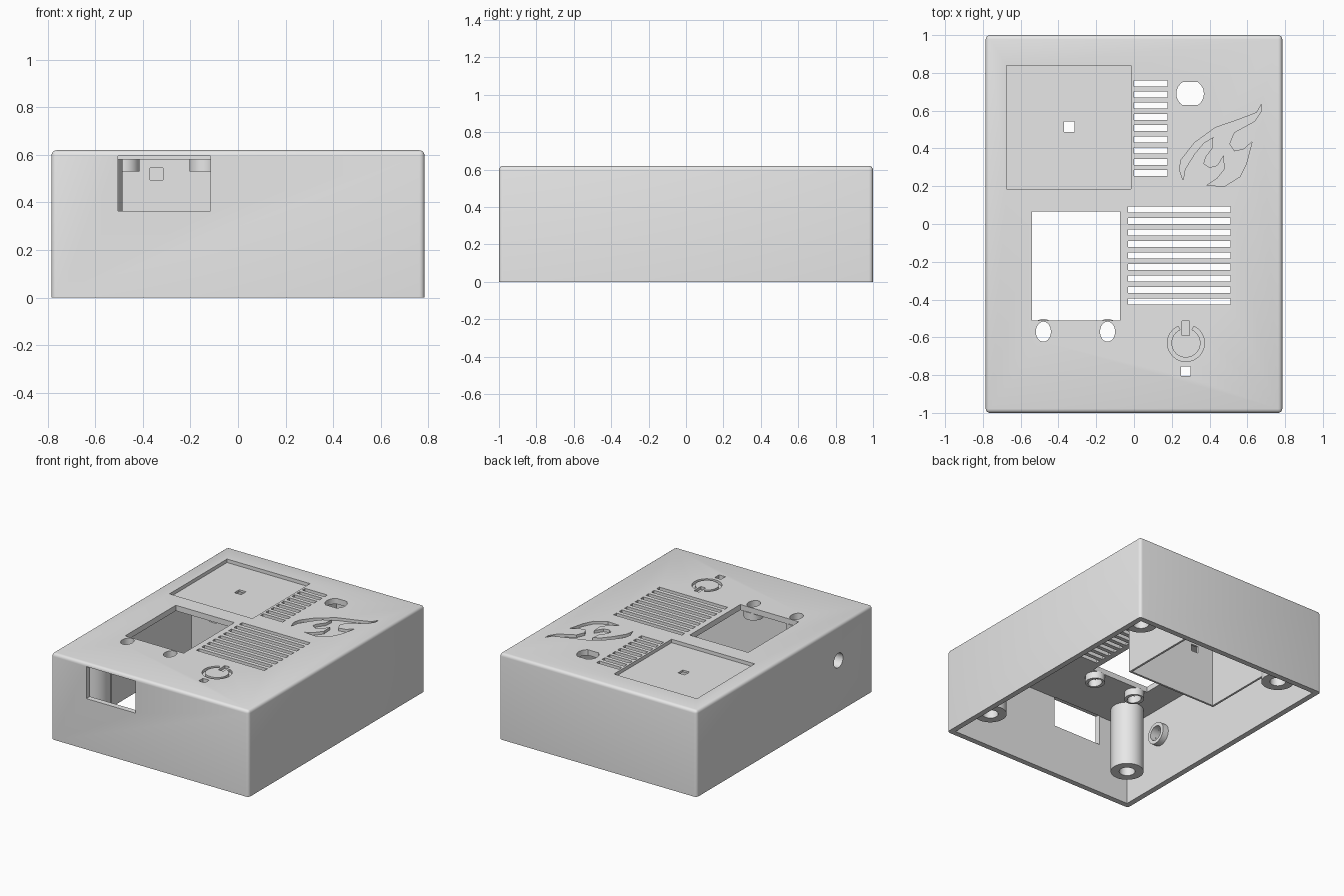
import bpy, bmesh
from math import sin, cos, pi, radians
from mathutils import Matrix

if "Cube" in bpy.data.objects:
    bpy.data.objects.remove(bpy.data.objects["Cube"])

grey = bpy.data.materials.new("plain_grey")
grey.use_nodes = True
grey.diffuse_color = (0.8, 0.8, 0.8, 1)
for node in grey.node_tree.nodes:
    if node.type == "BSDF_PRINCIPLED":
        node.inputs["Base Color"].default_value = grey.diffuse_color

HX, HY, TOP = 0.785, 1.0, 0.62
WALL = 0.04
CEIL = TOP - WALL


def finish(bm, name):
    bmesh.ops.recalc_face_normals(bm, faces=bm.faces)
    mesh = bpy.data.meshes.new(name)
    bm.to_mesh(mesh)
    bm.free()
    mesh.materials.append(grey)
    ob = bpy.data.objects.new(name, mesh)
    bpy.context.collection.objects.link(ob)
    return ob


def smooth(ob):
    bpy.ops.object.select_all(action="DESELECT")
    ob.select_set(True)
    bpy.context.view_layer.objects.active = ob
    bpy.ops.object.shade_smooth_by_angle(angle=radians(35))


def rect(x0, x1, y0, y1):
    return [(x0, y0), (x1, y0), (x1, y1), (x0, y1)]


def square(x, y, half):
    return rect(x - half, x + half, y - half, y + half)


def oval(x, y, rx, ry, n=32):
    return [(x + rx * cos(2 * pi * i / n), y + ry * sin(2 * pi * i / n)) for i in range(n)]


def prism(bm, pts, z0, z1, matrix=Matrix()):
    """Closed solid from an outline"""
    lo = [bm.verts.new(matrix @ Matrix.Translation((x, y, z0)).translation) for x, y in pts]
    hi = [bm.verts.new(matrix @ Matrix.Translation((x, y, z1)).translation) for x, y in pts]
    bm.faces.new(lo[::-1])
    bm.faces.new(hi)
    for i in range(len(pts)):
        j = (i + 1) % len(pts)
        bm.faces.new((lo[i], lo[j], hi[j], hi[i]))


def tube(name, outer, inner, z0, z1, matrix=Matrix()):
    """Hollow solid between two outlines with equal point counts"""
    bm = bmesh.new()
    rings = [[bm.verts.new(matrix @ Matrix.Translation((x, y, z)).translation) for x, y in pts]
             for pts, z in ((outer, z0), (outer, z1), (inner, z1), (inner, z0))]
    n = len(outer)
    for k in range(4):
        a, b = rings[k], rings[(k + 1) % 4]
        for i in range(n):
            j = (i + 1) % n
            bm.faces.new((a[i], a[j], b[j], b[i]))
    return finish(bm, name)


def cut(ob, bm):
    cutter = finish(bm, "cutter")
    cutter.hide_render = True
    mod = ob.modifiers.new("cut", "BOOLEAN")
    mod.operation = "DIFFERENCE"
    mod.solver = "EXACT"
    mod.object = cutter
    bpy.context.view_layer.objects.active = ob
    bpy.ops.object.modifier_apply(modifier=mod.name)
    bpy.data.objects.remove(cutter)


# Case shell: rounded box, open underneath
bm = bmesh.new()
prism(bm, rect(-HX, HX, -HY, HY), 0, TOP)
edges = [e for e in bm.edges if max(v.co.z for v in e.verts) > 0.1]
bmesh.ops.bevel(bm, geom=edges, offset=0.022, segments=4, profile=0.5, affect="EDGES")
case = finish(bm, "case_shell")
bm = bmesh.new()
prism(bm, rect(WALL - HX, HX - WALL, WALL - HY, HY - WALL), -0.5, CEIL)
cut(case, bm)

bm = bmesh.new()
LOW, HIGH = 0.5, 0.7
ENGRAVE = TOP - 0.02

# Display window, light holes and small square hole
BOSSES = [(-0.48, -0.57), (-0.14, -0.57)]
prism(bm, rect(-0.54, -0.075, -0.51, 0.065), LOW, HIGH)
for x, y in BOSSES:
    prism(bm, oval(x, y, 0.04, 0.053), LOW, HIGH)
prism(bm, square(0.275, -0.78, 0.025), LOW, HIGH)

# Round hole with two flats
prism(bm, [(x, max(0.63, min(0.753, y))) for x, y in oval(0.297, 0.69, 0.073, 0.073)
           ], LOW, HIGH)

# Two banks of vent slots
for x0, x1, top_y, step in ((0.0, 0.178, 0.745, 0.0594), (-0.033, 0.51, 0.077, 0.061)):
    for i in range(9):
        y = top_y - i * step
        prism(bm, rect(x0, x1, y - 0.016, y + 0.016), LOW, HIGH)

# Power symbol engraving: open ring and bar
PX, PY = 0.275, -0.63
arc = [radians(115 + 310 * i / 40) for i in range(41)]
ring = [(PX + 0.098 * cos(a), PY + 0.098 * sin(a)) for a in arc]
ring += [(PX + 0.077 * cos(a), PY + 0.077 * sin(a)) for a in reversed(arc)]
prism(bm, ring, ENGRAVE, HIGH)
prism(bm, rect(PX - 0.02, PX + 0.02, -0.59, -0.513), ENGRAVE, HIGH)

# Flame engraving
flame = [(67.5, 63.5), (65, 59), (56, 55.5), (43, 51), (32, 43), (25, 34), (24, 29), (26, 23),
         (27, 29), (32, 37), (37, 43), (42, 46), (41.5, 40), (38, 35.5), (37, 32), (40, 30),
         (44, 31), (47.5, 36.5), (48, 29), (44, 24), (38.5, 20.5), (48, 20), (56, 25),
         (59.5, 32), (62.5, 43.5), (58, 39.5), (53, 38.5), (50.5, 42.5), (53, 48.5),
         (64, 54.5), (67.5, 60)]
prism(bm, [(x / 100, y / 100) for x, y in flame], ENGRAVE, HIGH)

# Front opening and round side hole
prism(bm, rect(-0.505, -0.115, -1.1, WALL - HY + 0.005), 0.365, 0.595)
side = Matrix.Translation((-HX, -0.61, 0.37)) @ Matrix.Rotation(pi / 2, 4, "Y")
prism(bm, oval(0, 0, 0.052, 0.052), -0.1, 0.1, side)

# Shallow square recess
prism(bm, rect(-0.675, -0.015, 0.185, 0.84), TOP - 0.025, HIGH)
cut(case, bm)
bm = bmesh.new()
prism(bm, square(-0.343, 0.515, 0.027), LOW, HIGH)
cut(case, bm)
smooth(case)

# Screw posts in the four corners
for sx, fx in ((-1, "right"), (1, "left")):
    for sy, fy in ((-1, "front"), (1, "back")):
        x, y = sx * 0.595, sy * 0.78
        smooth(tube(f"screw_post_{fy}_{fx}", oval(x, y, 0.11, 0.11), oval(x, y, 0.053, 0.053),
                    0.11, CEIL + 0.003))

# Bosses under the light holes and behind the side hole
for i, (x, y) in enumerate(BOSSES):
    smooth(tube(f"light_boss_{i + 1}", oval(x, y, 0.065, 0.067), oval(x, y, 0.041, 0.054),
                0.53, CEIL + 0.003))
smooth(tube("side_boss", oval(0, 0, 0.078, 0.078), oval(0, 0, 0.053, 0.053),
            WALL - 0.003, WALL + 0.045, side))

# Inner compartment walls with a cable hole
walls = tube("compartment_walls", rect(-0.515, 0.215, 0.205, 0.815), rect(-0.5, 0.2, 0.22, 0.8),
             0.14, CEIL + 0.003)
bm = bmesh.new()
prism(bm, rect(-0.37, -0.315, 0.19, 0.24), 0.495, 0.545)
cut(walls, bm)
